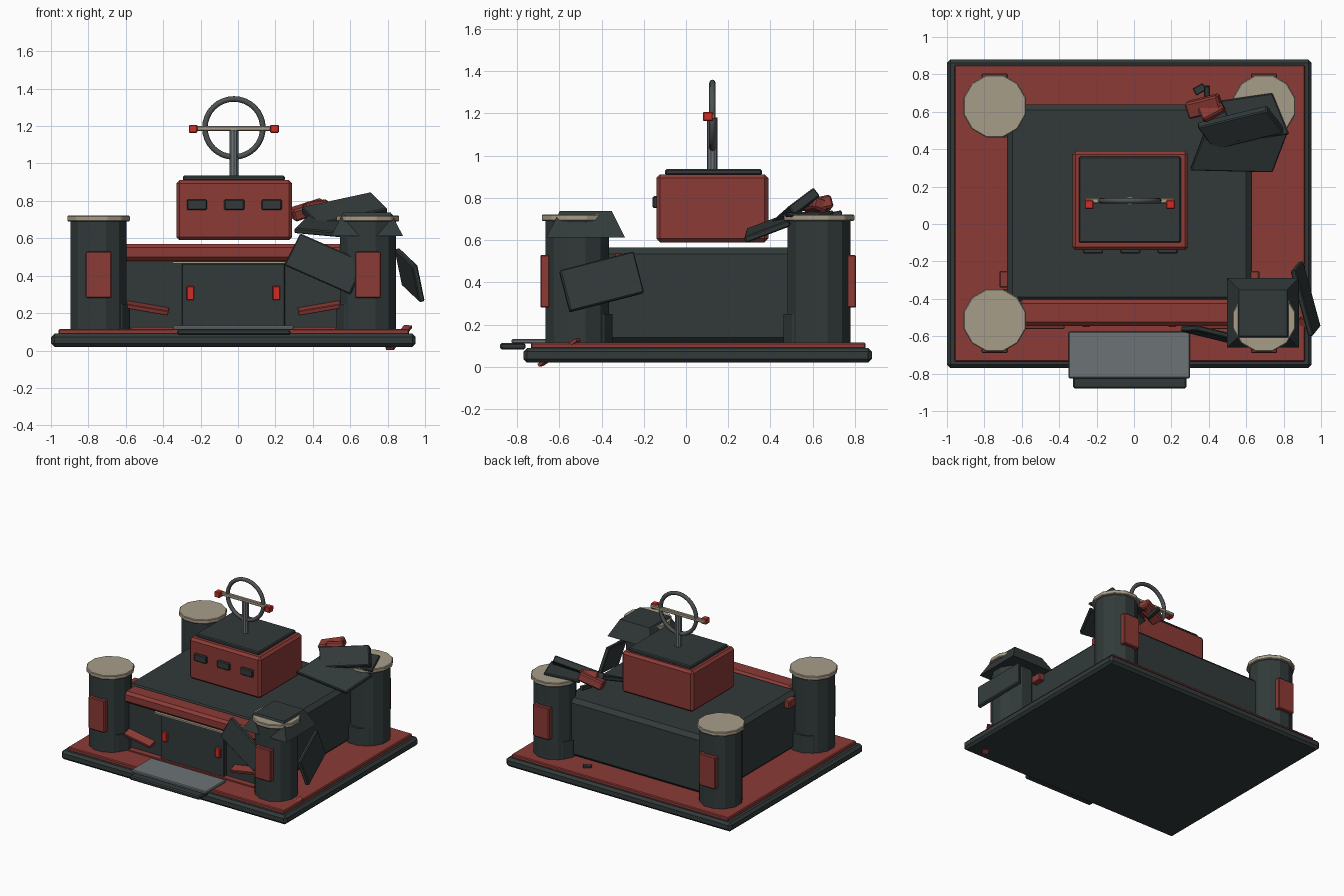
import bpy, bmesh, math
from mathutils import Vector, Matrix

cube = bpy.data.objects.get("Cube")
if cube:
    bpy.data.objects.remove(cube)

CX = -0.025  # symmetry plane of the undamaged parts


def material(name, rgb):
    m = bpy.data.materials.new(name)
    m.use_nodes = True
    m.diffuse_color = (*rgb, 1)
    m.node_tree.nodes["Principled BSDF"].inputs["Base Color"].default_value = (*rgb, 1)
    return m


RED = material("brick_red", (0.26, 0.043, 0.036))
DARK = material("dark_slate", (0.032, 0.042, 0.042))
TAN = material("tan", (0.39, 0.34, 0.25))
STEEL = material("steel_grey", (0.15, 0.17, 0.18))
GUN = material("gunmetal", (0.075, 0.085, 0.088))
BRIGHT = material("bright_red", (0.62, 0.027, 0.02))


def finish(bm, name, mat, bevel=0):
    if bevel:
        bmesh.ops.bevel(bm, geom=bm.edges[:], offset=bevel, segments=1, affect='EDGES')
    bmesh.ops.recalc_face_normals(bm, faces=bm.faces[:])
    mesh = bpy.data.meshes.new(name)
    bm.to_mesh(mesh)
    bm.free()
    mesh.materials.append(mat)
    ob = bpy.data.objects.new(name, mesh)
    bpy.context.collection.objects.link(ob)
    return ob


def box(name, mat, x, y, z, bevel=0.0, rot=None):
    """Box from (min, max) ranges."""
    bm = bmesh.new()
    size = [r[1] - r[0] for r in (x, y, z)]
    mid = Vector([(r[0] + r[1]) / 2 for r in (x, y, z)])
    mat4 = Matrix.Translation(mid)
    if rot:
        mat4 = mat4 @ Matrix.Rotation(rot[2], 4, 'Z') @ Matrix.Rotation(rot[1], 4, 'Y') @ Matrix.Rotation(rot[0], 4, 'X')
    bmesh.ops.create_cube(bm, size=1, matrix=mat4 @ Matrix.Diagonal((*size, 1)))
    return finish(bm, name, mat, bevel)


def slab(name, mat, p0, p1, p2, thick, bevel=0.006):
    """Plate spanned by a corner and its two neighbours."""
    p0, p1, p2 = Vector(p0), Vector(p1), Vector(p2)
    n = (p1 - p0).cross(p2 - p0).normalized() * thick / 2
    bm = bmesh.new()
    ring = [p0, p1, p1 + p2 - p0, p2]
    low = [bm.verts.new(p - n) for p in ring]
    top = [bm.verts.new(p + n) for p in ring]
    bm.faces.new(low)
    bm.faces.new(top)
    for i in range(4):
        j = (i + 1) % 4
        bm.faces.new((low[i], low[j], top[j], top[i]))
    return finish(bm, name, mat, bevel)


def drum(name, mat, x, y, z0, z1, r, sides=12, r2=None, bevel=0.0, turn=0.0, stretch=1):
    bm = bmesh.new()
    m = (Matrix.Translation((x, y, (z0 + z1) / 2)) @ Matrix.Diagonal((1, stretch, 1, 1))
         @ Matrix.Rotation(turn, 4, 'Z'))
    bmesh.ops.create_cone(bm, cap_ends=True, segments=sides, radius1=r,
                          radius2=r if r2 is None else r2, depth=z1 - z0, matrix=m)
    return finish(bm, name, mat, bevel)


# Base and floor
box("base", DARK, (-1, 0.95), (-0.77, 0.88), (0.02, 0.09), 0.018)
box("floor", RED, (-0.96, 0.915), (-0.735, 0.85), (0.085, 0.115), 0.006)

# Main hall with front wall, beam and door
box("hall", DARK, (-0.68, 0.63), (-0.42, 0.64), (0.11, 0.565), 0.03)
box("front_wall", DARK, (-0.6, 0.55), (-0.5, -0.4), (0.11, 0.48))
box("front_beam", RED, (-0.62, 0.57), (-0.545, -0.405), (0.48, 0.57), 0.02)
box("door", DARK, (-0.3, 0.25), (-0.53, -0.49), (0.12, 0.465), 0.004)
box("door_lintel", TAN, (-0.35, 0.25), (-0.54, -0.49), (0.464, 0.477))
box("door_sill", RED, (-0.57, 0.52), (-0.545, -0.49), (0.11, 0.125))
box("ramp", STEEL, (-0.35, 0.3), (-0.825, -0.575), (0.11, 0.133), 0.006)
box("ramp_step", DARK, (-0.325, 0.28), (-0.88, -0.76), (0.082, 0.113), 0.008)
for side in (-1, 1):
    hx = CX + side * 0.23
    box("door_handle", BRIGHT, (hx - 0.02, hx + 0.02), (-0.55, -0.52), (0.27, 0.345), 0.004)
    px = CX + side * 0.46
    box("loose_plank", RED, (px - 0.115, px + 0.115), (-0.56, -0.49), (0.215, 0.24), 0.003,
        (0.3, -side * 0.17 if side > 0 else 0.17, 0))
    bx = CX + side * 0.67
    box("wall_bracket", RED, (bx - 0.025, bx + 0.025), (-0.34, -0.25), (0.48, 0.54), 0.006)

# Four corner towers
for sx in (-1, 1):
    for ty, out in ((-0.515, -1), (0.63, 1)):
        tx = CX + sx * 0.72
        drum("tower", DARK, tx, ty, 0.1, 0.695, 0.155, turn=math.pi / 12)
        drum("tower_foot", DARK, tx - sx * 0.02, ty - out * 0.02, 0.11, 0.25, 0.153, turn=math.pi / 12)
        drum("tower_cap", TAN, tx, ty, 0.69, 0.722, 0.173, bevel=0.005, turn=math.pi / 12)
        ys = sorted((ty + out * 0.13, ty + out * 0.175))
        box("tower_plaque", RED, (tx - 0.07, tx + 0.07), ys, (0.28, 0.53), 0.006)

# Upper cabin
box("cabin", RED, (-0.33, 0.29), (-0.14, 0.39), (0.59, 0.912), 0.018)
box("cabin_roof", DARK, (-0.295, 0.25), (-0.1, 0.36), (0.908, 0.936), 0.007)
for i in (-1, 0, 1):
    wx = -0.02 + i * 0.2
    box("cabin_window", DARK, (wx - 0.054, wx + 0.054), (-0.158, -0.13), (0.752, 0.808), 0.006)

# Mast with ring and crossbar
drum("mast", STEEL, -0.022, 0.125, 0.93, 1.18, 0.025, 10)
bpy.ops.mesh.primitive_torus_add(major_radius=0.155, minor_radius=0.015, major_segments=32,
                                 minor_segments=8, location=(-0.022, 0.125, 1.19),
                                 rotation=(math.pi / 2, 0, 0))
ring = bpy.context.object
ring.name = "mast_ring"
ring.data.materials.append(GUN)
bpy.ops.object.shade_smooth_by_angle(angle=math.radians(50))
box("crossbar", TAN, (-0.26, 0.215), (0.11, 0.138), (1.173, 1.2), 0.005)
for lx in (-0.24, 0.195):
    box("crossbar_lamp", BRIGHT, (lx - 0.023, lx + 0.023), (0.08, 0.128), (1.163, 1.207), 0.005)

# Broken roof and panels at the front left tower
drum("broken_roof", DARK, 0.69, -0.475, 0.612, 0.737, 0.272, 4, 0.18, turn=math.pi / 4, stretch=0.97)
slab("torn_front_panel", DARK, (0.25, -0.56, 0.455), (0.6, -0.645, 0.3), (0.335, -0.555, 0.625), 0.03)
slab("torn_side_panel", DARK, (0.945, -0.6, 0.455), (0.85, -0.25, 0.545), (0.985, -0.55, 0.26), 0.03)
slab("floor_splinter", RED, (0.79, -0.68, 0.01), (0.89, -0.5, 0.13), (0.83, -0.7, 0.008), 0.015, 0)

# Wreckage at the back left tower
slab("wreck_sheet", DARK, (0.3, 0.29, 0.64), (0.74, 0.28, 0.6), (0.38, 0.5, 0.72), 0.03)
slab("wreck_plate", DARK, (0.55, 0.44, 0.715), (0.83, 0.48, 0.72), (0.46, 0.66, 0.725), 0.02)
slab("wreck_panel", DARK, (0.43, 0.41, 0.66), (0.8, 0.5, 0.74), (0.34, 0.53, 0.75), 0.05)
box("wreck_block", RED, (0.28, 0.47), (0.585, 0.675), (0.72, 0.785), 0.01, (0.2, -0.3, 0.25))
box("wreck_block_small", RED, (0.35, 0.48), (0.57, 0.65), (0.735, 0.795), 0.01, (-0.3, -0.1, 0.5))
box("wreck_rod", DARK, (0.375, 0.405), (0.62, 0.74), (0.7, 0.73), 0.004, (0.2, 0, 0))
box("floor_debris", DARK, (0.32, 0.38), (0.7, 0.74), (0.113, 0.128), 0.003, (0, 0, 0.5))
